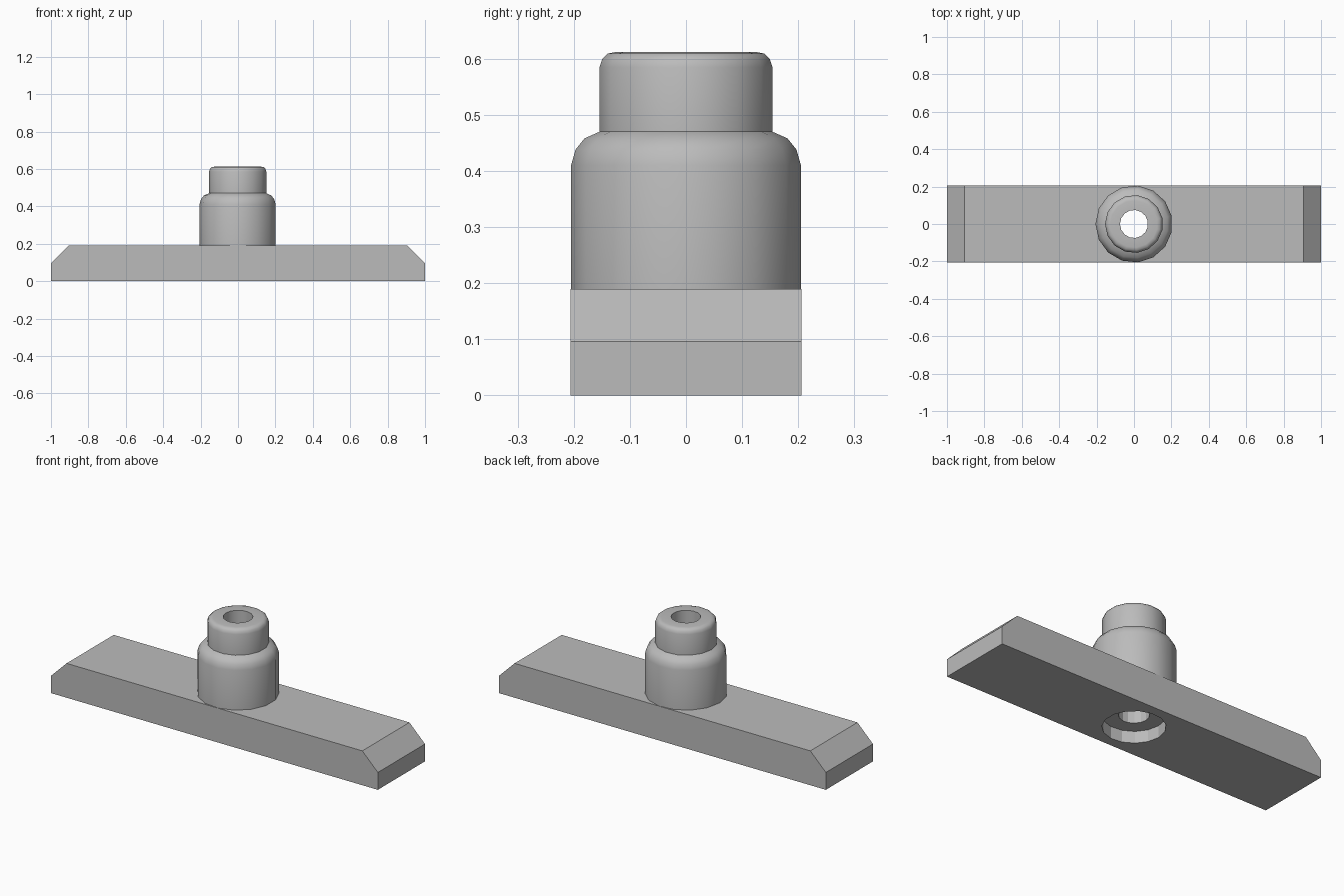
import bpy
import bmesh
import math

SIDES = 15
BAR_TOP, BORE = 0.19, 0.075

cube = bpy.data.objects.get("Cube")
if cube:
    bpy.data.objects.remove(cube, do_unlink=True)

grey = bpy.data.materials.new("plain grey")
grey.use_nodes = True
colour = (0.5, 0.5, 0.5, 1)
grey.diffuse_color = colour
grey.node_tree.nodes["Principled BSDF"].inputs["Base Color"].default_value = colour


def make_object(name, bm):
    mesh = bpy.data.meshes.new(name)
    bmesh.ops.recalc_face_normals(bm, faces=bm.faces)
    bm.to_mesh(mesh)
    bm.free()
    mesh.materials.append(grey)
    obj = bpy.data.objects.new(name, mesh)
    bpy.context.collection.objects.link(obj)
    return obj


def lathe(name, profile, capped=False):
    """Revolve (radius, height) points about z, with a corner on -x."""
    bm = bmesh.new()
    rings = []
    for r, z in profile:
        angles = [math.pi + math.tau * i / SIDES for i in range(SIDES)]
        rings.append([bm.verts.new((r * math.cos(a), r * math.sin(a), z)) for a in angles])
    for low, high in zip(rings, rings[1:]):
        for i in range(SIDES):
            j = (i + 1) % SIDES
            bm.faces.new((low[i], low[j], high[j], high[i]))
    if capped:
        bm.faces.new(rings[0])
        bm.faces.new(rings[-1])
    return make_object(name, bm)


# Bar with sloped ends
bm = bmesh.new()
outline = [(-1, 0), (1, 0), (1, 0.096), (0.905, BAR_TOP), (-0.905, BAR_TOP), (-1, 0.096)]
side = bm.faces.new([bm.verts.new((x, -0.206, z)) for x, z in outline])
extruded = bmesh.ops.extrude_face_region(bm, geom=[side])["geom"]
bmesh.ops.translate(bm, vec=(0, 0.412, 0),
                    verts=[v for v in extruded if isinstance(v, bmesh.types.BMVert)])
bar = make_object("bar", bm)

# Through bore and wider recess under the bar
cutter = lathe("bore_cutter", [(0.155, -0.1), (0.155, 0.065), (BORE, 0.065), (BORE, 0.3)], True)
cutter.hide_render = True
cutter.hide_set(True)
cut = bar.modifiers.new("bore", "BOOLEAN")
cut.object = cutter
cut.operation = "DIFFERENCE"
cut.solver = "EXACT"

# Stepped hollow post with rounded shoulders
post = lathe("post", [
    (0.206, BAR_TOP), (0.206, 0.41), (0.198, 0.438), (0.182, 0.458), (0.155, 0.47),
    (0.155, 0.585), (0.15, 0.6), (0.141, 0.609), (0.126, 0.612),
    (BORE, 0.612), (BORE, BAR_TOP)])
bpy.ops.object.select_all(action="DESELECT")
post.select_set(True)
bpy.context.view_layer.objects.active = post
bpy.ops.object.shade_smooth_by_angle(angle=math.radians(35))
